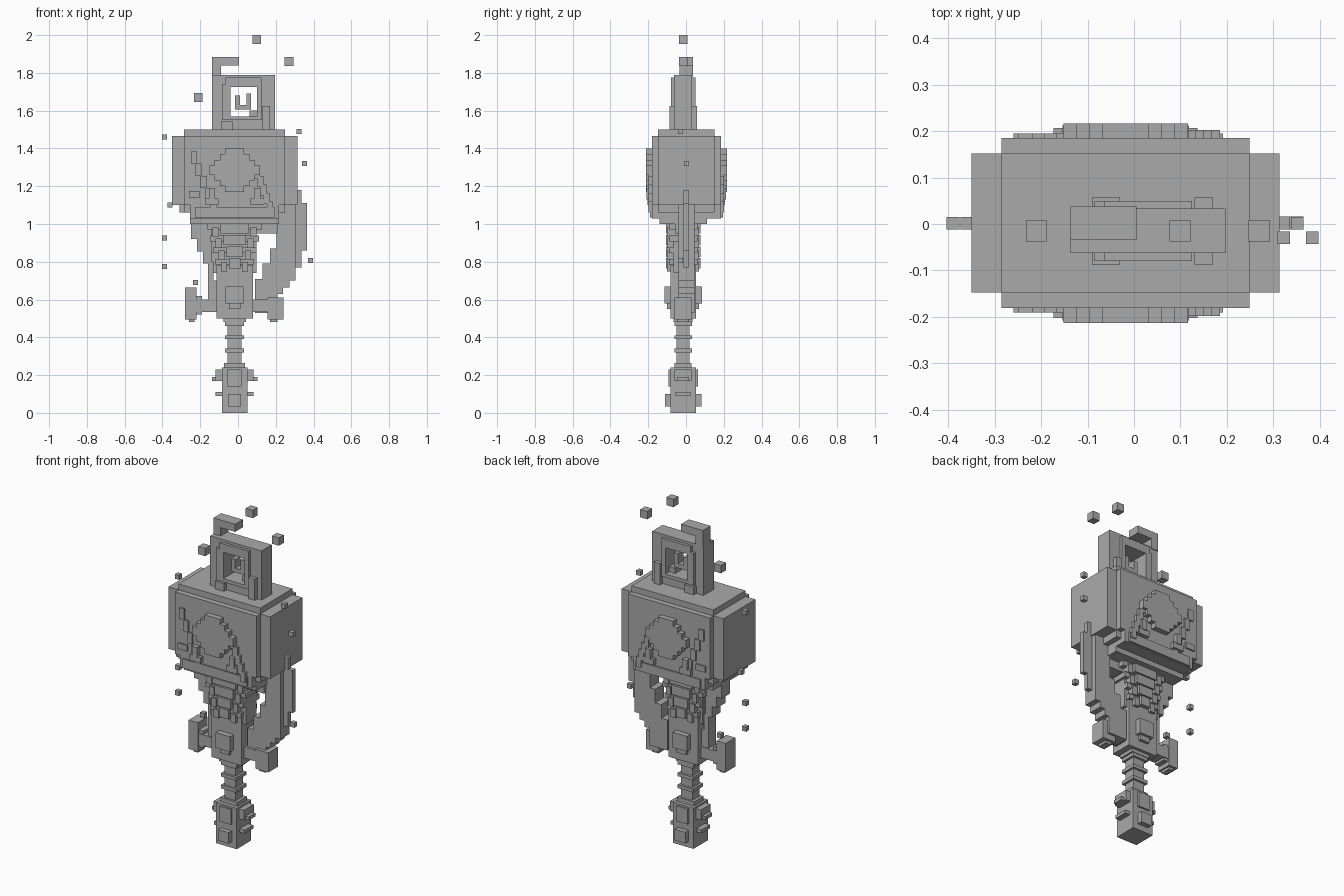
import bpy

cube = bpy.data.objects.get("Cube")
if cube:
    bpy.data.objects.remove(cube)

stone = bpy.data.materials.new("plain grey")
stone.use_nodes = True
GREY = (.4, .4, .4, 1)
stone.diffuse_color = GREY
stone.node_tree.nodes["Principled BSDF"].inputs["Base Color"].default_value = GREY

# Long axis of the shaft, and the middle plane of the head
MID_X, MID_Y, HEAD_Y = -.018, -.015, .002


def slab(name, left, right, bottom, top, depth, mid_y=MID_Y):
    """Block between two x and two z limits, reaching depth either side of mid_y."""
    bpy.ops.mesh.primitive_cube_add(size=1)
    obj = bpy.context.object
    obj.name = name
    limits = ((left, right), (mid_y - depth, mid_y + depth), (bottom, top))
    for vert in obj.data.vertices:
        vert.co = [high if c > 0 else low for (low, high), c in zip(limits, vert.co)]
    obj.data.materials.append(stone)


def centred(name, width, bottom, top, depth, mid_y=MID_Y):
    """Slab reaching width either side of the long axis."""
    slab(name, MID_X - width, MID_X + width, bottom, top, depth, mid_y)


def chip(name, x, z, radius, mid_y=MID_Y):
    """Small floating cube."""
    slab(name, x - radius, x + radius, z - radius, z + radius, radius, mid_y)


# Pommel: square core, stepped collars and raised plates
centred("pommel_core", width=.067, bottom=0, top=.24, depth=.067)
centred("pommel_lower_collar", width=.1, bottom=.09, top=.11, depth=.04)
centred("pommel_wide_collar", width=.12, bottom=.17, top=.19, depth=.03)
centred("pommel_upper_collar", width=.1, bottom=.17, top=.23, depth=.045)
centred("pommel_cap", width=.055, bottom=.23, top=.265, depth=.045)
centred("pommel_lower_plate", width=.035, bottom=.035, top=.1, depth=.096)
centred("pommel_upper_plate", width=.037, bottom=.14, top=.23, depth=.078)

# Grip with rings
centred("grip", width=.037, bottom=.22, top=.52, depth=.034)
for i in range(3):
    low = .32 + i * .07
    centred("grip_ring", width=.05, bottom=low, top=low + .02, depth=.047)
centred("grip_collar", width=.06, bottom=.48, top=.51, depth=.05)

# Guard with prongs
centred("guard_centre", width=.097, bottom=.5, top=.78, depth=.067)
centred("guard_plate", width=.047, bottom=.58, top=.67, depth=.1)
centred("guard_plate_base", width=.03, bottom=.55, top=.6, depth=.085)
slab("guard_bar", left=-.28, right=.22, bottom=.535, top=.6, depth=.04)
slab("guard_left_prong", left=.155, right=.24, bottom=.495, top=.61, depth=.045)
slab("guard_left_prong_tip", left=.17, right=.21, bottom=.48, top=.5, depth=.03)
slab("guard_right_prong", left=-.28, right=-.22, bottom=.495, top=.665, depth=.045)
slab("guard_right_prong_tip", left=-.26, right=-.23, bottom=.48, top=.5, depth=.03)
slab("guard_right_step", left=-.23, right=-.19, bottom=.52, top=.62, depth=.035)
slab("guard_right_spur", left=-.16, right=-.11, bottom=.6, top=.7, depth=.035)

# Neck: thin core, tapering ribs and teeth
centred("neck_core", width=.115, bottom=.74, top=1.03, depth=.05)
for i in range(4):
    low = .97 - i * .062
    taper = i * .015
    centred("neck_rib", width=.145 - taper, bottom=low, top=low + .03, depth=.075)
    centred("neck_brow", width=.075 - taper, bottom=low - .02, top=low + .035, depth=.092)
    for side in (-1, 1):
        x = MID_X + side * (.1 - taper)
        slab("neck_tooth", left=x - .016, right=x + .016,
             bottom=low - .035, top=low + .015, depth=.085)

# Right fringe: stepped hanging strips
for i in range(3):
    x = -.25 + i * .032
    slab("right_fringe", left=x, right=x + .034, bottom=.92 - i * .065, top=1.03, depth=.04)
slab("right_fringe_strut", left=-.16, right=-.13, bottom=.65, top=1.03, depth=.035)
slab("right_fringe_link", left=-.14, right=-.1, bottom=.8, top=1.03, depth=.045)

# Left wing: stepped strips rising below the opening, then hanging outside it
for i in range(3):
    x = .09 + i * .04
    slab("left_wing_inner", left=x, right=x + .04, bottom=.53, top=.71 + i * .08,
         depth=.042, mid_y=HEAD_Y)
for i in range(3):
    x = .205 + i * .033
    slab("left_wing", left=x, right=x + .034, bottom=.63 + i * .035, top=1.12,
         depth=.042, mid_y=HEAD_Y)
slab("left_wing_outer", left=.3, right=.336, bottom=.77, top=1.18, depth=.014, mid_y=HEAD_Y)
slab("left_wing_edge", left=.33, right=.365, bottom=.86, top=1.11, depth=.014, mid_y=HEAD_Y)
slab("left_wing_bridge", left=.08, right=.21, bottom=.95, top=1.04, depth=.042)

# Hammer head
centred("head_wide", width=.332, bottom=1.1, top=1.465, depth=.15, mid_y=HEAD_Y)
centred("head_deep", width=.267, bottom=1.1, top=1.465, depth=.183, mid_y=HEAD_Y)
centred("head_cap", width=.267, bottom=1.06, top=1.5, depth=.15, mid_y=HEAD_Y)
centred("head_base", width=.235, bottom=1.03, top=1.105, depth=.183, mid_y=HEAD_Y)
centred("head_base_trim", width=.21, bottom=1.035, top=1.09, depth=.193, mid_y=HEAD_Y)
centred("head_underside", width=.235, bottom=1, top=1.035, depth=.125)
slab("head_right_lip", left=-.31, right=-.25, bottom=1.06, top=1.11, depth=.12)

# Stepped medallion, raised on both broad faces
for i in range(4):
    reach = .115 - i * .03
    centred("head_medallion", width=.05 + i * .028, bottom=1.285 - reach,
            top=1.285 + reach, depth=.215, mid_y=HEAD_Y)

# Vine relief on either side of the medallion
for i in range(5):
    x, top = -.25 + i * .026, 1.385 - i * .065
    slab("right_vine", left=x, right=x + .032, bottom=top - .065, top=top,
         depth=.193, mid_y=HEAD_Y)
    x, top = .085 + i * .017, 1.3 - i * .045
    slab("left_vine", left=x, right=x + .032, bottom=top - .06, top=top,
         depth=.2, mid_y=HEAD_Y)
for side in (-1, 1):
    x = MID_X + side * .12
    slab("vine_root", left=x - .035, right=x + .035, bottom=1.1, top=1.135,
         depth=.205, mid_y=HEAD_Y)
    slab("vine_leaf", left=x - .016, right=x + .016, bottom=1.13, top=1.19,
         depth=.21, mid_y=HEAD_Y)
slab("right_vine_leaf", left=-.26, right=-.2, bottom=1.14, top=1.175,
     depth=.193, mid_y=HEAD_Y)

# Square frame on top of the head
slab("frame_right_post", left=-.137, right=-.04, bottom=1.49, top=1.79, depth=.048)
slab("frame_left_post", left=.1, right=.197, bottom=1.49, top=1.79, depth=.048)
slab("frame_top", left=-.05, right=.11, bottom=1.725, top=1.79, depth=.048)
slab("frame_bottom", left=-.05, right=.11, bottom=1.49, top=1.57, depth=.048)

# Raised rim around the frame opening
slab("rim_right", left=-.085, right=-.04, bottom=1.55, top=1.74, depth=.065)
slab("rim_left", left=.1, right=.125, bottom=1.55, top=1.74, depth=.065)
slab("rim_top", left=-.065, right=.125, bottom=1.725, top=1.775, depth=.065)
slab("rim_bottom", left=-.085, right=.125, bottom=1.55, top=1.57, depth=.065)
slab("rim_left_root", left=.13, right=.17, bottom=1.5, top=1.625, depth=.072)
slab("rim_right_root", left=-.09, right=-.03, bottom=1.5, top=1.545, depth=.072)

# Fragments inside the opening
slab("opening_shard_base", left=-.015, right=.07, bottom=1.605, top=1.63, depth=.025)
slab("opening_shard_right", left=-.015, right=.01, bottom=1.62, top=1.68, depth=.025)
slab("opening_shard_left", left=.045, right=.07, bottom=1.62, top=1.69, depth=.025)
slab("opening_corner", left=.06, right=.105, bottom=1.565, top=1.6, depth=.03)

# Broken hook above the frame
slab("hook_post", left=-.137, right=-.09, bottom=1.78, top=1.885, depth=.036, mid_y=HEAD_Y)
slab("hook_arm", left=-.137, right=.005, bottom=1.84, top=1.885, depth=.036, mid_y=HEAD_Y)

# Floating debris
chip("debris_top", x=.1, z=1.977, radius=.023)
chip("debris_upper_left", x=.27, z=1.86, radius=.023)
chip("debris_upper_right", x=-.21, z=1.67, radius=.023)
for z in (1.46, .925, .775):
    chip("debris_right", x=-.39, z=z, radius=.0135, mid_y=HEAD_Y)
chip("debris_right_lip", x=-.36, z=1.1, radius=.0135, mid_y=HEAD_Y)
chip("debris_right_prong", x=-.225, z=.69, radius=.0135, mid_y=HEAD_Y)
chip("debris_left_face", x=.352, z=1.32, radius=.0135, mid_y=HEAD_Y)
chip("debris_left_top", x=.323, z=1.49, radius=.0135, mid_y=-.03)
chip("debris_left_wing", x=.384, z=.807, radius=.0135, mid_y=-.03)
